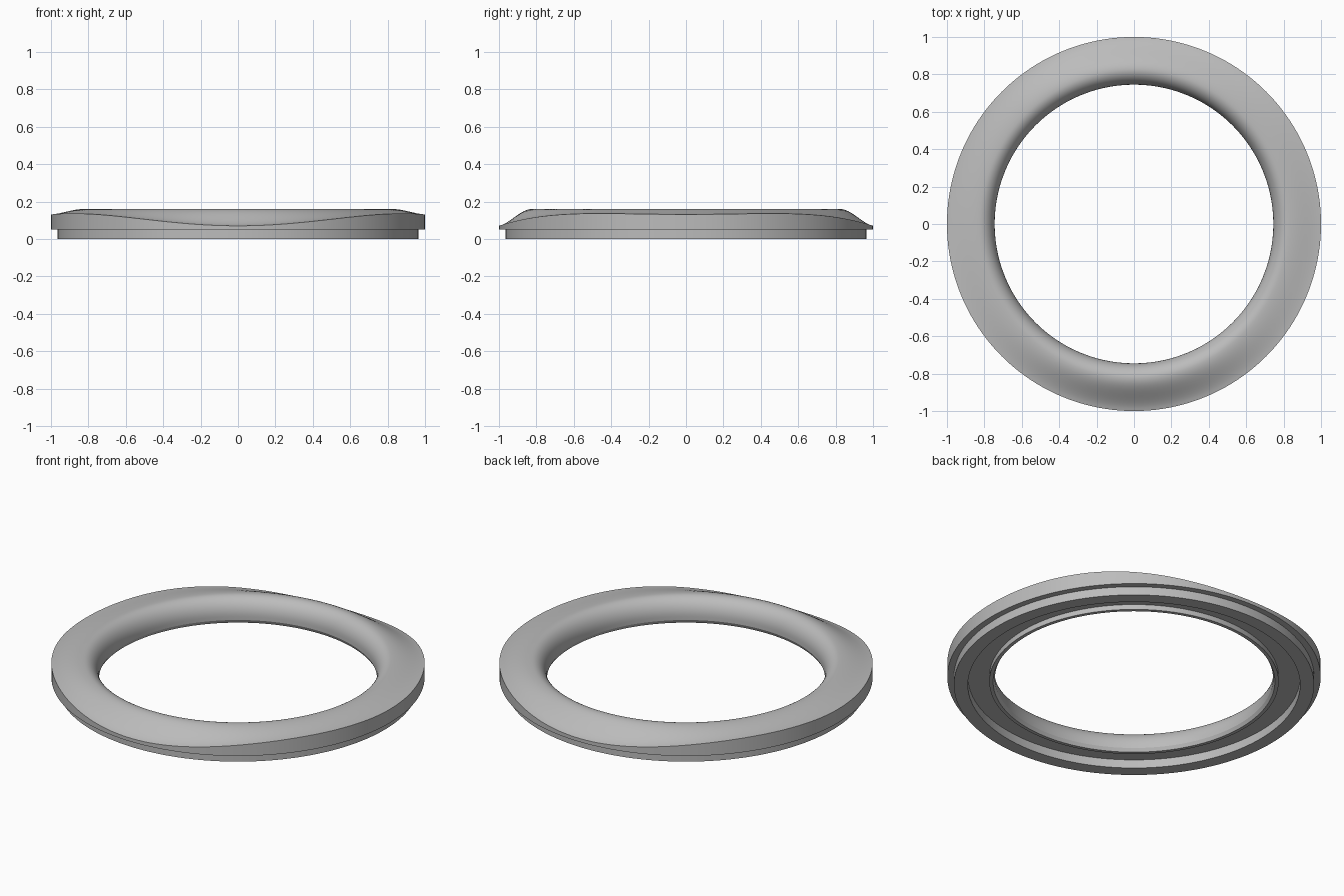
import bpy, bmesh, math

cube = bpy.data.objects.get("Cube")
if cube:
    bpy.data.objects.remove(cube, do_unlink=True)

SEGMENTS = 160
TOP, CREST_R, INNER_R, WALL_Z = 0.16, 0.825, 0.745, 0.06


def rim_height(angle):
    """Outer edge dips at front and back and rises at the sides."""
    return 0.114 + 0.0305 * math.cos(2 * angle) - 0.0133 * math.cos(4 * angle)


def section(angle):
    """Radius and height pairs around the ring's cross-section."""
    # Stepped base and outer wall
    pts = [(0.89, 0), (0.965, 0), (0.965, 0.05), (1, 0.05)]
    # Sweeping top, from the rim up to the crest
    rim = rim_height(angle)
    for i in range(13):
        t = 1 - i / 12
        ease = 1 - 3 * t**2 + 2 * t**3 - 0.4 * (t**3 - t**2)
        pts.append((CREST_R + (1 - CREST_R) * t, rim + (TOP - rim) * ease))
    # Rounded inner shoulder
    for i in range(1, 13):
        a = math.pi / 2 * i / 12
        pts.append((CREST_R - (CREST_R - INNER_R) * math.sin(a),
                    WALL_Z + (TOP - WALL_Z) * math.cos(a)))
    # Inner lip and the groove underneath
    pts += [(INNER_R, 0.04), (0.755, 0.02), (0.775, 0.02), (0.775, 0.05), (0.89, 0.05)]
    return pts


# Ring body
bm = bmesh.new()
loops = []
for s in range(SEGMENTS):
    a = 2 * math.pi * s / SEGMENTS
    loops.append([bm.verts.new((r * math.cos(a), r * math.sin(a), z)) for r, z in section(a)])
for s, loop in enumerate(loops):
    after = loops[(s + 1) % SEGMENTS]
    for i in range(len(loop)):
        j = (i + 1) % len(loop)
        bm.faces.new((loop[i], after[i], after[j], loop[j]))
bmesh.ops.recalc_face_normals(bm, faces=bm.faces)
mesh = bpy.data.meshes.new("trim_ring")
bm.to_mesh(mesh)
bm.free()
ring = bpy.data.objects.new("trim_ring", mesh)
bpy.context.collection.objects.link(ring)

# Plain grey finish
grey = bpy.data.materials.new("plain_grey")
grey.use_nodes = True
color = (0.5, 0.5, 0.5, 1)
grey.diffuse_color = color
grey.node_tree.nodes["Principled BSDF"].inputs["Base Color"].default_value = color
mesh.materials.append(grey)

bpy.ops.object.select_all(action="DESELECT")
ring.select_set(True)
bpy.context.view_layer.objects.active = ring
bpy.ops.object.shade_smooth_by_angle(angle=math.radians(22))
